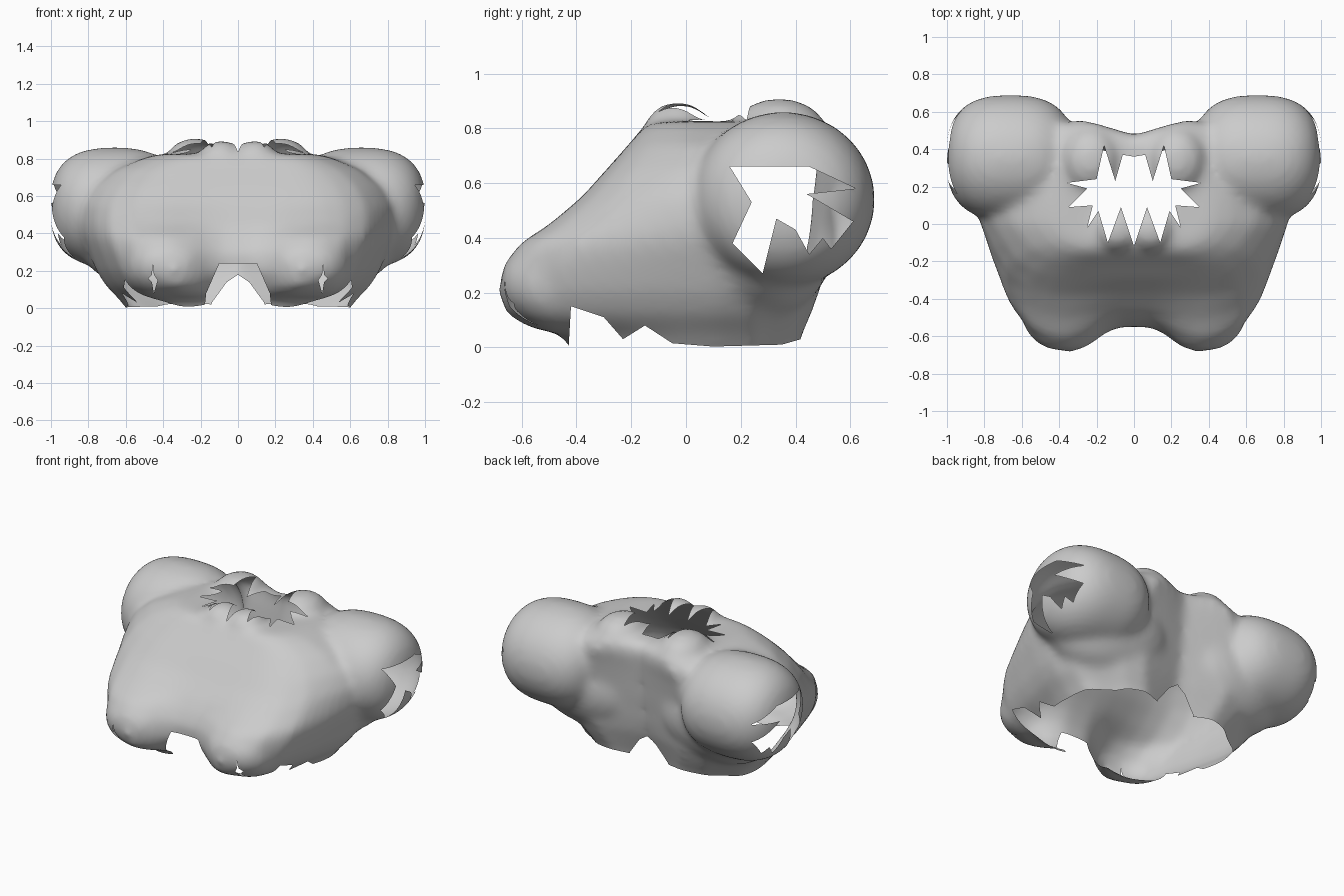
import bpy, bmesh, math
from mathutils import Vector
from mathutils.bvhtree import BVHTree

cube = bpy.data.objects.get("Cube")
if cube:
    bpy.data.objects.remove(cube, do_unlink=True)

cloth = bpy.data.materials.new("light_grey_cloth")
cloth.use_nodes = True
grey = (0.6, 0.6, 0.6, 1)
cloth.diffuse_color = grey
cloth.node_tree.nodes["Principled BSDF"].inputs["Base Color"].default_value = grey


def make_object(name, bm):
    mesh = bpy.data.meshes.new(name)
    bmesh.ops.recalc_face_normals(bm, faces=bm.faces)
    bm.to_mesh(mesh)
    bm.free()
    obj = bpy.data.objects.new(name, mesh)
    bpy.context.collection.objects.link(obj)
    return obj


def evaluated_mesh(obj):
    graph = bpy.context.evaluated_depsgraph_get()
    return bpy.data.meshes.new_from_object(obj.evaluated_get(graph))


def lump(bm, centre, radii, power):
    """Barrel along x, round from the side, squarer at its ends; on both sides."""
    for side in (1, -1):
        ball = bmesh.ops.create_icosphere(bm, subdivisions=4, radius=1)["verts"]
        for v in ball:
            x, y, z = v.co
            v.co /= (math.hypot(y, z) ** power + abs(x) ** power) ** (1 / power)
            v.co = Vector([c + r * k for c, r, k in zip(centre, radii, v.co)])
            v.co.x *= side
        if side < 0:
            faces = list({f for v in ball for f in v.link_faces})
            bmesh.ops.reverse_faces(bm, faces=faces)


def mirrored(half):
    """Close a half outline whose points run up the +x side."""
    return half + [(-x, y) for x, y in reversed(half) if x > 0]


def torso(bm, rings):
    """Loft of sections: z, half width, front middle, bust front, back."""
    loops = []
    for z, w, mid, bust, back in rings:
        half = [(0, mid), (.1 * w, mid), (.2 * w, mid + .25 * (bust - mid)),
                (.31 * w, mid + .7 * (bust - mid)), (.44 * w, bust),
                (.55 * w, .98 * bust), (.68 * w, .89 * bust), (.82 * w, .66 * bust),
                (.91 * w, .33 * bust), (.98 * w, 0), (w, .12), (.96 * w, .25),
                (.82 * w, back - .12), (.62 * w, back - .03), (.42 * w, back),
                (.2 * w, back - .04), (0, back - .08)]
        loops.append([bm.verts.new((x, y, z)) for x, y in mirrored(half)])
    for a, b in zip(loops, loops[1:]):
        for i in range(len(a)):
            j = (i + 1) % len(a)
            bm.faces.new((a[i], a[j], b[j], b[i]))
    bm.faces.new(loops[0][::-1])
    bm.faces.new(loops[-1])


def cutter(name, outline, axis, start, end):
    """Ragged prism along one axis; the outline uses the other two axes."""
    bm = bmesh.new()
    ends = []
    for d in (start, end):
        points = []
        for p in outline:
            co = list(p)
            co.insert(axis, d)
            points.append(bm.verts.new(co))
        ends.append(points)
    a, b = ends
    bm.faces.new(a)
    bm.faces.new(b[::-1])
    for i in range(len(a)):
        j = (i + 1) % len(a)
        bm.faces.new((a[i], b[i], b[j], a[j]))
    obj = make_object(name, bm)
    obj.hide_render = True
    return obj


# Body mass: torso, lower chest, sleeve roots, sleeves and collar folds
bm = bmesh.new()
torso(bm, [(-.05, .56, -.38, -.39, .40), (.05, .64, -.42, -.46, .43),
           (.07, .66, -.44, -.57, .44), (.12, .71, -.49, -.66, .46),
           (.2, .76, -.55, -.69, .49),
           (.3, .80, -.55, -.67, .51), (.38, .83, -.51, -.61, .52),
           (.45, .84, -.46, -.50, .53), (.55, .83, -.37, -.38, .54),
           (.65, .77, -.29, -.29, .55), (.74, .66, -.21, -.21, .56),
           (.8, .52, -.16, -.16, .54), (.825, .42, -.12, -.12, .48)])
lump(bm, (.37, -.41, .235), (.24, .27, .19), 2.3)
lump(bm, (.45, .28, .42), (.42, .27, .32), 2.2)
lump(bm, (.66, .355, .54), (.345, .335, .32), 2.7)
lump(bm, (.09, -.03, .8), (.12, .12, .1), 2)
lump(bm, (.23, .34, .8), (.15, .17, .11), 2)
top = make_object("ragged_top", bm)

# Fuse into one smooth skin
fuse = top.modifiers.new("fuse", 'REMESH')
fuse.mode = 'VOXEL'
fuse.voxel_size = 0.022
soften = top.modifiers.new("soften", 'SMOOTH')
soften.factor = 0.5
soften.iterations = 18
top.modifiers.new("triangles", 'TRIANGULATE')
skin = evaluated_mesh(top)
top.modifiers.clear()
top.data = skin

bm = bmesh.new()
bm.from_mesh(skin)
surface = BVHTree.FromBMesh(bm)
bm.free()

# Torn openings
neck = mirrored([(0, -.12), (.07, .09), (.14, -.1), (.19, .07), (.25, -.02),
                 (.22, .1), (.35, .09), (.25, .19), (.36, .22), (.2, .24),
                 (.16, .42), (.1, .23), (.06, .37), (0, .36)])
sleeve = [(.16, .66), (.45, .66), (.62, .58), (.44, .56), (.61, .46), (.53, .36),
          (.5, .4), (.45, .34), (.4, .43), (.33, .47), (.28, .27), (.17, .38), (.24, .53)]
hem = [(-.44, -.2), (-.42, .15), (-.3, .11), (-.23, .03), (-.15, .08), (-.05, .015),
       (.1, .003), (.35, .01), (.42, .03), (.7, .05), (.7, -.2)]
front_notch = mirrored([(.2, -.2), (.17, .08), (.1, .24)])
back_notch = mirrored([(.16, -.2), (.14, .03), (.06, .14), (0, .18)])
slit = [(.45, .08), (.46, .14), (.48, .16), (.46, .18), (.455, .24), (.45, .18), (.43, .15)]
cutters = [cutter("neck_cutter", neck, 2, .6, 1.3),
           cutter("left_sleeve_cutter", sleeve, 0, .76, 1.3),
           cutter("right_sleeve_cutter", sleeve, 0, -1.3, -.76),
           cutter("hem_cutter", hem, 0, -1.2, 1.2),
           cutter("front_notch_cutter", front_notch, 1, -.9, -.21),
           cutter("back_notch_cutter", back_notch, 1, .21, .9),
           cutter("left_slit_cutter", slit, 1, -.9, -.5),
           cutter("right_slit_cutter", [(-x, z) for x, z in slit], 1, -.9, -.5)]
for c in cutters:
    cut = top.modifiers.new(c.name, 'BOOLEAN')
    cut.operation = 'DIFFERENCE'
    cut.solver = 'EXACT'
    cut.object = c
result = evaluated_mesh(top)
top.modifiers.clear()
for c in cutters:
    bpy.data.objects.remove(c, do_unlink=True)

# Keep only the outer skin, so that the garment is hollow
bm = bmesh.new()
bm.from_mesh(result)
bmesh.ops.triangulate(bm, faces=bm.faces)
inner = [f for f in bm.faces
         if surface.find_nearest(f.calc_center_median())[3] > 0.0002]
bmesh.ops.delete(bm, geom=inner, context='FACES')
bm.to_mesh(result)
bm.free()
top.data = result
result.materials.clear()
result.materials.append(cloth)

bpy.ops.object.select_all(action='DESELECT')
top.select_set(True)
bpy.context.view_layer.objects.active = top
bpy.ops.object.shade_smooth_by_angle(angle=math.radians(40))
